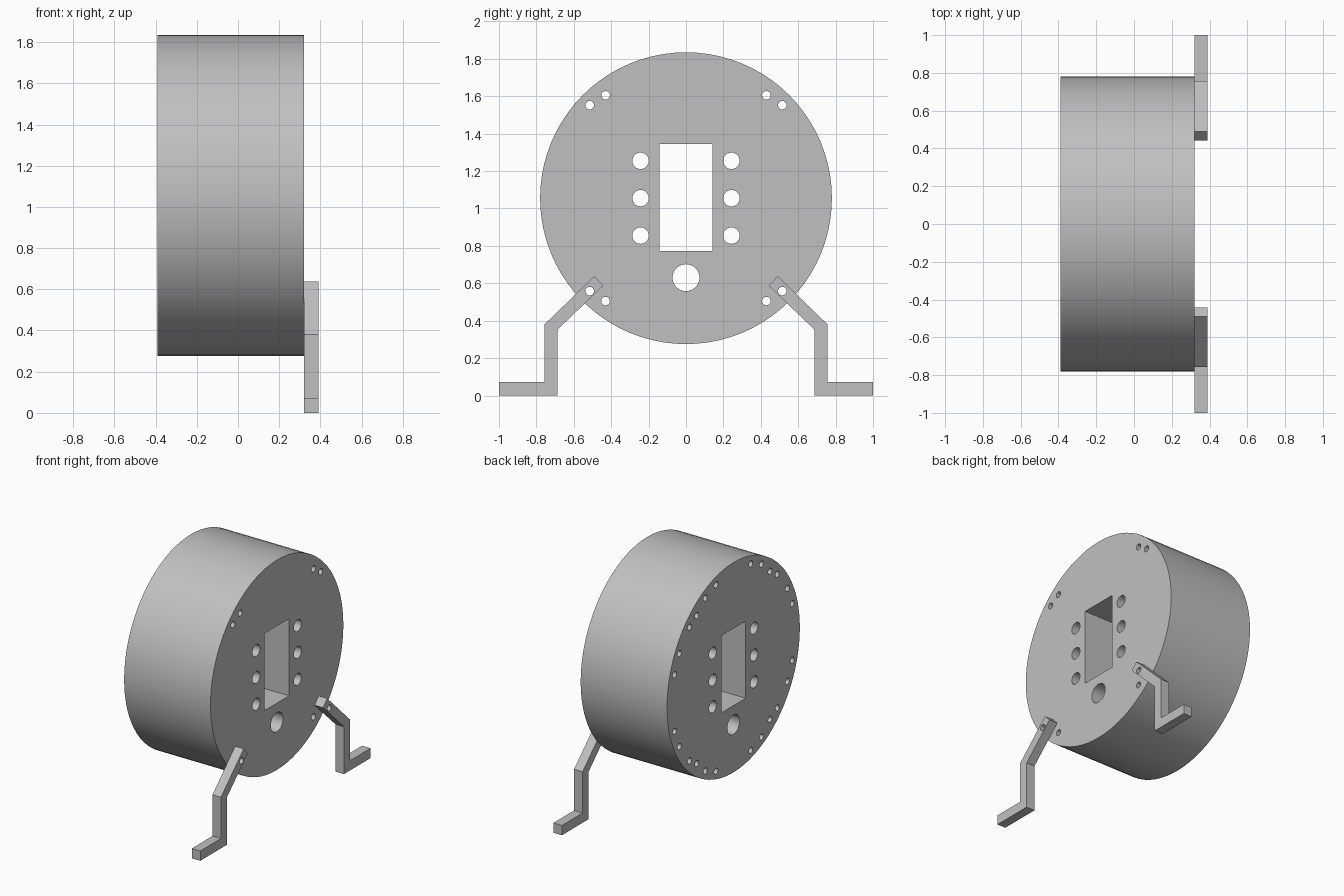
import bpy, bmesh, math
from mathutils import Matrix, Vector

cube = bpy.data.objects.get("Cube")
if cube:
    bpy.data.objects.remove(cube, do_unlink=True)

grey = bpy.data.materials.new("plain_grey")
grey.use_nodes = True
grey.diffuse_color = (0.53, 0.53, 0.53, 1)
grey.node_tree.nodes["Principled BSDF"].inputs["Base Color"].default_value = (0.53, 0.53, 0.53, 1)

BACK, FACE, OUT = -0.39, 0.32, 0.39   # x of the drum ends and the outer leg side
AXIS_Z, RADIUS = 1.055, 0.78


def add_cylinder(bm, y, z, r, x0, x1, sides):
    """Cylinder along x between x0 and x1."""
    place = Matrix.Translation(((x0 + x1) / 2, y, z)) @ Matrix.Rotation(math.pi / 2, 4, 'Y')
    bmesh.ops.create_cone(bm, cap_ends=True, segments=sides, radius1=r, radius2=r,
                          depth=x1 - x0, matrix=place)


def add_box(bm, centre, size):
    place = Matrix.Translation(centre) @ Matrix.Diagonal((*size, 1))
    bmesh.ops.create_cube(bm, size=1, matrix=place)


def make_object(name, bm):
    bmesh.ops.recalc_face_normals(bm, faces=bm.faces[:])
    mesh = bpy.data.meshes.new(name)
    bm.to_mesh(mesh)
    bm.free()
    mesh.materials.append(grey)
    obj = bpy.data.objects.new(name, mesh)
    bpy.context.collection.objects.link(obj)
    return obj


def activate(obj):
    bpy.ops.object.select_all(action='DESELECT')
    obj.select_set(True)
    bpy.context.view_layer.objects.active = obj


def cut(obj, cutter):
    """Subtract the cutter, remove it, and smooth the round walls."""
    cutter.hide_render = True
    mod = obj.modifiers.new("holes", 'BOOLEAN')
    mod.operation, mod.solver, mod.object = 'DIFFERENCE', 'EXACT', cutter
    activate(obj)
    bpy.ops.object.modifier_apply(modifier=mod.name)
    bpy.data.objects.remove(cutter, do_unlink=True)
    activate(obj)
    bpy.ops.object.shade_smooth_by_angle(angle=math.radians(35))


# Drum body
bm = bmesh.new()
add_cylinder(bm, 0, AXIS_Z, RADIUS, BACK, FACE, 80)
drum = make_object("drum", bm)

# Window, side holes and lower hole, all right through
holes = bmesh.new()
add_box(holes, (0, 0, 1.058), (2, 0.286, 0.573))
add_cylinder(holes, 0, 0.63, 0.072, -1, 1, 32)
for side in (-1, 1):
    for dz in (-0.2, 0, 0.2):
        add_cylinder(holes, side * 0.243, AXIS_Z + dz, 0.044, -1, 1, 24)
    for up in (-1, 1):
        # Pairs of bolt holes right through
        for y, z in ((0.43, 0.55), (0.515, 0.497)):
            add_cylinder(holes, side * y, AXIS_Z + up * z, 0.023, -1, 1, 16)
        # Shallow bolt holes in the back end only
        for degrees in (16.4, 27.2, 61.4, 73):
            a = math.radians(degrees)
            add_cylinder(holes, side * 0.722 * math.sin(a), AXIS_Z + up * 0.722 * math.cos(a),
                         0.023, BACK - 0.1, BACK + 0.15, 16)
cut(drum, make_object("drum_cutter", holes))

# Bent legs, each bolted to the drum face
profile = [(1, 0), (1, 0.073), (0.757, 0.073), (0.757, 0.38), (0.49, 0.638),
           (0.442, 0.587), (0.687, 0.352), (0.687, 0)]
# foot runs outward from the bottom of the upright
profile = [(1, 0), (1, 0.073), (0.757, 0.073), (0.757, 0.38), (0.49, 0.638),
           (0.442, 0.587), (0.687, 0.352), (0.687, 0)]
for side, name in ((-1, "right_leg"), (1, "left_leg")):
    bm = bmesh.new()
    face = bm.faces.new([bm.verts.new((FACE, side * y, z)) for y, z in profile])
    ext = bmesh.ops.extrude_face_region(bm, geom=[face])
    moved = [v for v in ext["geom"] if isinstance(v, bmesh.types.BMVert)]
    bmesh.ops.translate(bm, verts=moved, vec=Vector((OUT - FACE, 0, 0)))
    leg = make_object(name, bm)
    bolt = bmesh.new()
    add_cylinder(bolt, side * 0.515, AXIS_Z - 0.497, 0.023, 0, 1, 16)
    cut(leg, make_object("leg_cutter", bolt))
